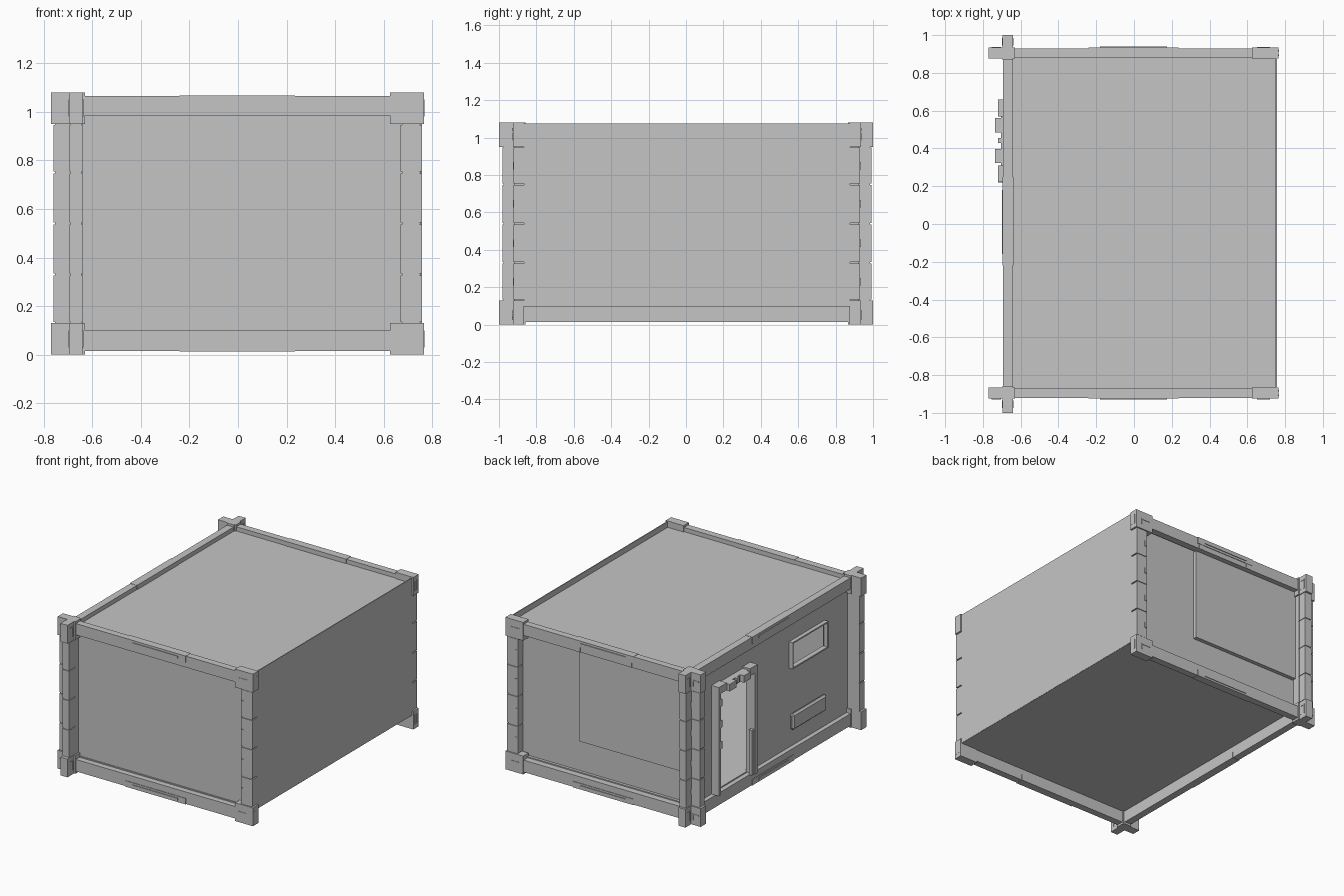
import bpy
import bmesh
from mathutils import Vector

old = bpy.data.objects.get("Cube")
if old:
    bpy.data.objects.remove(old, do_unlink=True)

# Single painted-metal colour
grey = bpy.data.materials.new("plain_grey")
grey.use_nodes = True
colour = (0.56, 0.56, 0.56, 1)
grey.diffuse_color = colour
bsdf = next(n for n in grey.node_tree.nodes if n.type == 'BSDF_PRINCIPLED')
bsdf.inputs["Base Color"].default_value = colour
bsdf.inputs["Roughness"].default_value = 0.7

SHIFT = 0.005                   # the end frames sit slightly to the back
OUT, IN = 0.93, 0.876           # depth of the end frames
LOW, HIGH = (0.015, 0.1), (0.985, 1.065)
EDGES = (0.13, 0.33, 0.54, 0.75, 0.95)
GAP = 0.004


def boxes(name, spans):
    """One object made of boxes, each given as ((x0, x1), (y0, y1), (z0, z1))."""
    bm = bmesh.new()
    for span in spans:
        lo = Vector([min(s) for s in span])
        hi = Vector([max(s) for s in span])
        made = bmesh.ops.create_cube(bm, size=1)
        for v in made["verts"]:
            v.co = (lo + hi) / 2 + v.co * (hi - lo)
    mesh = bpy.data.meshes.new(name)
    bm.to_mesh(mesh)
    bm.free()
    mesh.materials.append(grey)
    obj = bpy.data.objects.new(name, mesh)
    bpy.context.scene.collection.objects.link(obj)
    return obj


def end_boxes(name, spans, s):
    """Boxes mirrored to the front (s = -1) or back (s = 1)."""
    boxes(name, [(x, (y[0] * s + SHIFT, y[1] * s + SHIFT), z) for x, y, z in spans])


def sleeve_height(z0, z1):
    """Height range of the sleeve round the middle of a rail."""
    return (z1 - 0.045, z1 + 0.002) if z0 > 0.5 else (z0 - 0.002, z0 + 0.04)


for s, end, wall_y in ((-1, "front", 0.88), (1, "back", 0.86)):
    tip = 1 - s * SHIFT
    # Corner castings: half plates on the left, crosses on the right
    castings, hooks = [], []
    for z in ((0, 0.13), (0.95, 1.08)):
        castings += [((0.625, 0.765), (OUT, 0.87), z),
                     ((-0.77, -0.63), (OUT, 0.87), z),
                     ((-0.695, -0.64), (tip, 0.862), z)]
        mid = sum(z) / 2
        for x0, x1 in ((0.65, 0.72), (-0.755, -0.705)):
            hooks += [((x0, x1), (OUT, OUT + 0.003), (mid + 0.005, mid + 0.013)),
                      ((x1 - 0.008, x1), (OUT, OUT + 0.003), (mid - 0.03, mid + 0.013))]
        for x in ((-0.698, -0.695), (-0.64, -0.637)):
            hooks += [(x, (0.94, 0.947), (mid - 0.035, mid + 0.035)),
                      (x, (0.972, 0.979), (mid - 0.035, mid + 0.035)),
                      (x, (0.94, 0.979), (mid + 0.028, mid + 0.035))]
        hooks += [((0.765, 0.767), (0.885, 0.892), (mid - 0.035, mid + 0.035)),
                  ((0.765, 0.767), (0.908, 0.915), (mid - 0.035, mid + 0.035))]
    end_boxes(end + "_corner_castings", castings, s)
    end_boxes(end + "_casting_hooks", hooks, s)

    # Posts in stacked segments with narrow grooves over a thinner core
    segs = [((0.675, 0.748), (OUT - 0.009, 0.87), (0.1, 1)),
            ((-0.753, -0.64), (OUT - 0.009, 0.87), (0.1, 1)),
            ((-0.69, -0.645), (0.98, 0.87), (0.1, 1))]
    for a, b in zip(EDGES, EDGES[1:]):
        z = (a + GAP, b - GAP)
        c = (a + b) / 2
        segs += [((0.67, 0.757), (OUT - 0.004, 0.87), z),
                 ((-0.76, -0.64), (OUT - 0.004, 0.87), z),
                 ((-0.694, -0.641), (0.986, 0.87), z),
                 ((0.675, 0.69), (OUT, 0.9), (c - 0.02, c + 0.02)),
                 ((-0.7, -0.685), (OUT, 0.9), (c - 0.02, c + 0.02))]
    end_boxes(end + "_posts", segs, s)

    # Rails with sleeves, grip bars and locking tabs
    rails = []
    for z in (LOW, HIGH):
        sleeve = sleeve_height(*z)
        c = sum(sleeve) / 2
        rails += [((-0.64, 0.67), (OUT - 0.005, IN), z),
                  ((-0.24, 0.235), (OUT - 0.001, IN - 0.003), sleeve),
                  ((-0.18, 0.175), (OUT - 0.005, OUT + 0.004), (c - 0.008, c + 0.008))]
    for x in (-0.205, 0.2):
        rails.append(((x - 0.02, x + 0.02), (OUT - 0.003, 0.88), (0.985, 1.02)))
    end_boxes(end + "_rails", rails, s)

    # Recessed end wall
    end_boxes(end + "_wall", [((-0.66, 0.7), (wall_y, wall_y - 0.01), (0.1, 1.03))], s)

# Raised sheet on the back wall
boxes("back_sheet", [((-0.64, 0.215), (0.86, 0.893), (0.33, 0.985))])

# Right side rails
side = []
for z in (LOW, HIGH):
    sleeve = sleeve_height(*z)
    c = sum(sleeve) / 2
    side += [((-0.693, -0.642), (-0.88, 0.88), z),
             ((-0.696, -0.639), (-0.22, 0.25), sleeve),
             ((-0.7, -0.69), (-0.16, 0.18), (c - 0.008, c + 0.008))]
boxes("right_rails", side)

# Roof, floor and plain left wall
boxes("roof", [((-0.66, 0.755), (-0.88, 0.885), (1.025, 1.035))])
boxes("floor", [((-0.66, 0.756), (-0.88, 0.885), (0.098, 0.108))])
boxes("left_wall", [((0.75, 0.757), (-0.866, 0.876), (0.1, 1.075))])

# Right wall with door and window openings
wall = boxes("right_wall", [((-0.662, -0.655), (-0.88, 0.885), (0.095, 1.03))])
openings = boxes("opening_cutter", [((-0.8, -0.6), (0.25, 0.64), (0.09, 0.82)),
                                    ((-0.8, -0.6), (-0.6, -0.225), (0.67, 0.84))])
openings.hide_render = True
openings.hide_viewport = True
openings.display_type = 'WIRE'
cut = wall.modifiers.new("openings", 'BOOLEAN')
cut.object = openings
cut.solver = 'EXACT'

# Door frame with a notched lintel
door = [((-0.72, -0.65), (0.22, 0.255), (0.1, 0.86)),
        ((-0.72, -0.65), (0.635, 0.66), (0.1, 0.86)),
        ((-0.705, -0.65), (0.22, 0.66), (0.81, 0.86)),
        ((-0.72, -0.65), (0.57, 0.66), (0.82, 0.872)),
        ((-0.72, -0.65), (0.225, 0.31), (0.82, 0.872)),
        ((-0.72, -0.7), (0.43, 0.455), (0.82, 0.86)),
        ((-0.715, -0.69), (0.25, 0.28), (0.1, 0.42))]
for y in (0.36, 0.522):
    door.append(((-0.735, -0.65), (y - 0.038, y + 0.038), (0.81, 0.86)))
for z in (0.45, 0.6, 0.75):
    door.append(((-0.719, -0.7), (0.618, 0.645), (z - 0.025, z + 0.025)))
boxes("door_frame", door)

# Window frame
x = (-0.69, -0.658)
boxes("window_frame", [(x, (-0.612, -0.213), (0.66, 0.67)),
                       (x, (-0.612, -0.213), (0.84, 0.85)),
                       (x, (-0.612, -0.602), (0.67, 0.84)),
                       (x, (-0.223, -0.213), (0.67, 0.84))])

# Vent cover
vent = boxes("vent_cover", [((-0.69, -0.658), (-0.6, -0.22), (0.22, 0.335))])
edge = vent.modifiers.new("edge", 'BEVEL')
edge.width = 0.012
edge.segments = 1
